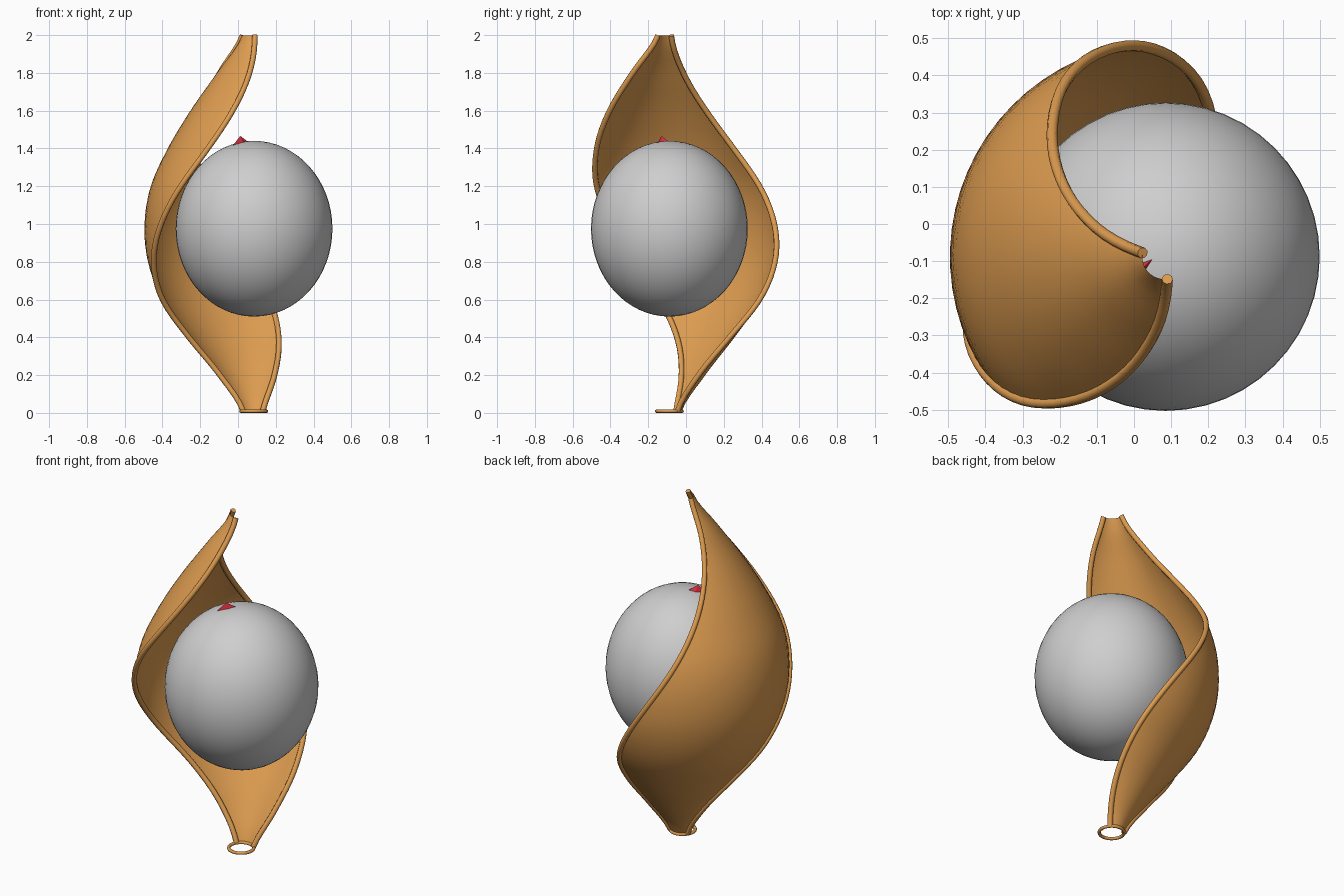
import bpy, bmesh, math
from mathutils import Vector

if "Cube" in bpy.data.objects:
    bpy.data.objects.remove(bpy.data.objects["Cube"])

CX, CY = 0.083, -0.088            # shared vertical axis
RADII = [0.062, 0.19, 0.345, 0.485, 0.56, 0.578, 0.545, 0.455, 0.335, 0.195, 0.06]
HALF_ARC = math.radians(53)
ROWS, COLS = 48, 20


def material(name, rgb):
    m = bpy.data.materials.new(name)
    m.diffuse_color = (*rgb, 1)
    m.use_nodes = True
    m.node_tree.nodes["Principled BSDF"].inputs["Base Color"].default_value = m.diffuse_color
    return m


AMBER = material("amber", (0.72, 0.33, 0.08))
GREY = material("light grey", (0.62, 0.62, 0.62))
RED = material("red", (0.72, 0.03, 0.05))


def radius(z):
    """Smooth interpolation through the bulging profile."""
    t = min(max(z / 0.2, 0), 9.999)
    i, f = int(t), t - int(t)
    a, b, c, d = (RADII[min(max(k, 0), 10)] for k in range(i - 1, i + 3))
    return 0.5 * (2*b + (c - a)*f + (2*a - 5*b + 4*c - d)*f*f + (3*b - a - 3*c + d)*f**3)


def shell_point(z, side):
    """Point on the twisted petal; side runs from -1 to 1 across it."""
    ang = math.radians(94.5 + 64.5 * z) + side * HALF_ARC
    r = radius(z)
    return Vector((CX + r * math.cos(ang), CY + r * math.sin(ang), z))


def mesh_object(name, bm, mat, smooth=True):
    me = bpy.data.meshes.new(name)
    bm.to_mesh(me)
    bm.free()
    ob = bpy.data.objects.new(name, me)
    bpy.context.collection.objects.link(ob)
    me.materials.append(mat)
    for p in me.polygons:
        p.use_smooth = smooth
    return ob


heights = [0.012 + 1.986 * i / ROWS for i in range(ROWS + 1)]

# Twisted shell
bm = bmesh.new()
grid = [[bm.verts.new(shell_point(z, -1 + 2 * j / COLS)) for j in range(COLS + 1)] for z in heights]
for i in range(ROWS):
    for j in range(COLS):
        bm.faces.new((grid[i][j], grid[i][j+1], grid[i+1][j+1], grid[i+1][j]))
mesh_object("twisted_shell", bm, AMBER)


def tube(name, points, depth, cyclic=False):
    cu = bpy.data.curves.new(name, 'CURVE')
    cu.dimensions = '3D'
    cu.bevel_depth = depth
    cu.bevel_resolution = 2
    cu.use_fill_caps = True
    sp = cu.splines.new('POLY')
    sp.points.add(len(points) - 1)
    for p, co in zip(sp.points, points):
        p.co = (*co, 1)
    sp.use_cyclic_u = cyclic
    sp.use_smooth = True
    cu.materials.append(AMBER)
    ob = bpy.data.objects.new(name, cu)
    bpy.context.collection.objects.link(ob)


# Rolled rims along both edges of the shell
for name, side in (("left_rim", 1), ("right_rim", -1)):
    tube(name, [shell_point(z, side) for z in heights], 0.015)

# Small ring at the foot
tube("foot_ring", [(CX + 0.068 * math.cos(a), CY + 0.068 * math.sin(a), 0.009)
                   for a in (k * math.tau / 32 for k in range(32))], 0.009, True)

# Egg-shaped ball held by the shell
bm = bmesh.new()
bmesh.ops.create_uvsphere(bm, u_segments=48, v_segments=32, radius=1)
for v in bm.verts:
    v.co = (CX + 0.002 + 0.415 * v.co.x, CY + 0.415 * v.co.y, 0.975 + 0.465 * v.co.z)
mesh_object("ball", bm, GREY)

# Little red beak on top of the ball
bm = bmesh.new()
for co in ((-0.03, -0.16, 1.412), (0.012, -0.13, 1.466), (0.06, -0.085, 1.43),
           (0.035, -0.132, 1.41), (0.015, -0.1, 1.42)):
    bm.verts.new(co)
bmesh.ops.convex_hull(bm, input=bm.verts[:])
bmesh.ops.recalc_face_normals(bm, faces=bm.faces[:])
mesh_object("beak", bm, RED, False)
